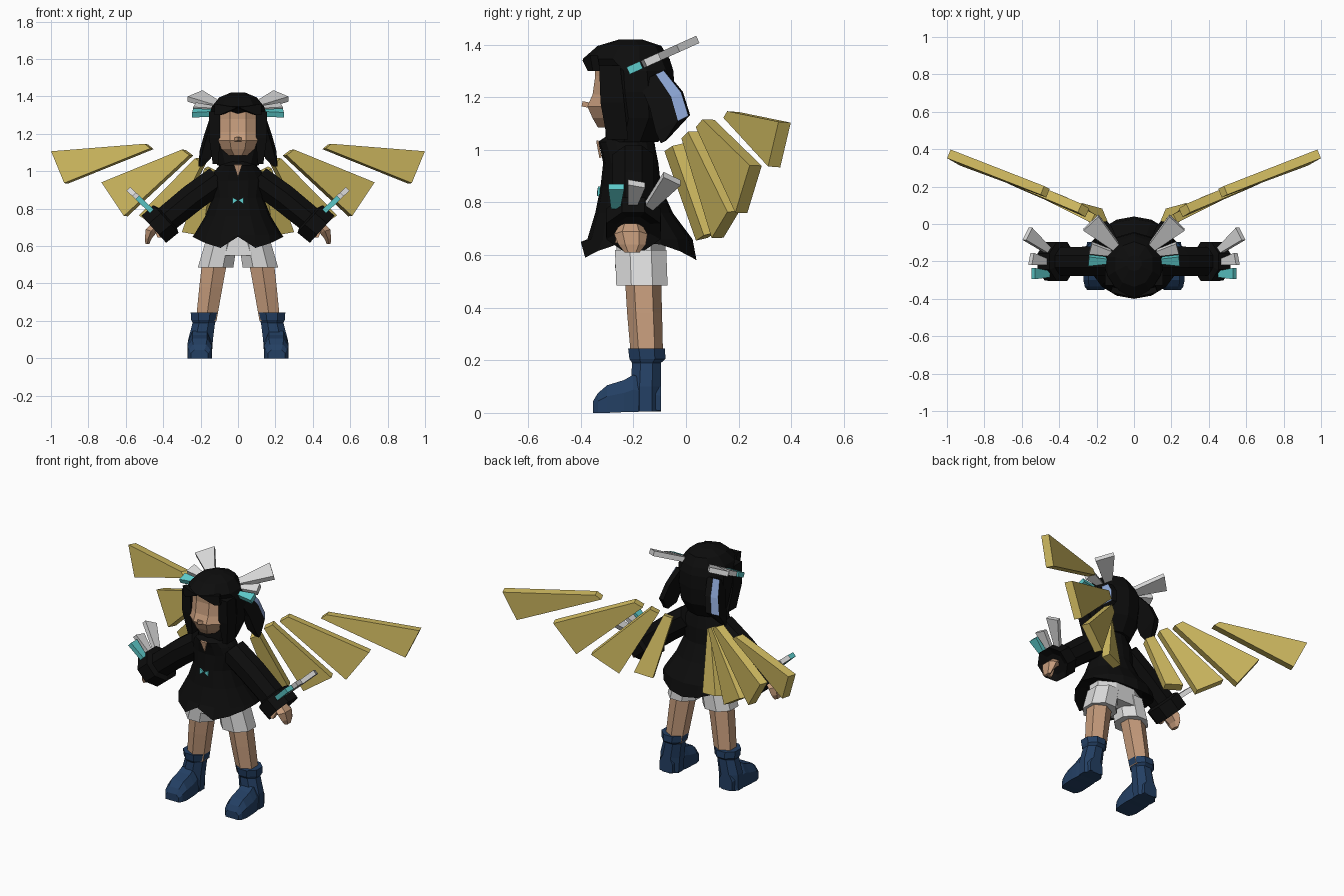
import bpy, bmesh, math
from mathutils import Vector as V

def material(name, c):
    m = bpy.data.materials.new(name)
    m.diffuse_color = (*c, 1)
    return m

BLACK = material("black cloth", (0.004, 0.004, 0.004))
SKIN = material("skin", (0.56, 0.33, 0.20))
GOLD = material("gold", (0.64, 0.50, 0.12))
GREY = material("light grey", (0.70, 0.70, 0.70))
TEAL = material("teal", (0.11, 0.60, 0.60))
NAVY = material("navy", (0.017, 0.05, 0.125))
BLUE = material("pale blue", (0.30, 0.43, 0.75))

def finish(bm, name, mats):
    bmesh.ops.recalc_face_normals(bm, faces=bm.faces)
    me = bpy.data.meshes.new(name)
    bm.to_mesh(me)
    bm.free()
    for m in mats:
        me.materials.append(m)
    ob = bpy.data.objects.new(name, me)
    bpy.context.collection.objects.link(ob)
    return ob

def loft(name, rings, mats, s=1, caps=(True, True), rule=None):
    """Skin a list of point rings; s=-1 mirrors in x."""
    bm = bmesh.new()
    rows = [[bm.verts.new((p[0] * s, p[1], p[2])) for p in r] for r in rings]
    n = len(rows[0])
    for i in range(len(rows) - 1):
        for j in range(n):
            k = (j + 1) % n
            f = bm.faces.new((rows[i][j], rows[i][k], rows[i + 1][k], rows[i + 1][j]))
            f.material_index = rule(i, j) if rule else 0
    if caps[0]:
        bm.faces.new(rows[0])
    if caps[1]:
        bm.faces.new(rows[-1])
    return finish(bm, name, mats)

def ring(c, u, v, n=8):
    """Flat-sided polygon ring around c with half-axes u and v."""
    k = 1 / math.cos(math.pi / n)
    c, u, v = V(c), V(u), V(v)
    return [c + k * (u * math.cos(2 * math.pi * (j + .5) / n) +
                     v * math.sin(2 * math.pi * (j + .5) / n)) for j in range(n)]

def flat(x, y0, y1, z, rx, n=8):
    """Horizontal ring spanning y0..y1."""
    return ring((x, (y0 + y1) / 2, z), (rx, 0, 0), (0, (y1 - y0) / 2, 0), n)

def plate(name, pts, thick, mat, s=1):
    """Polygon thickened to both sides along its normal."""
    pts = [V(p) for p in pts]
    nrm = (pts[1] - pts[0]).cross(pts[2] - pts[0])
    if len(pts) == 4:
        nrm = (pts[2] - pts[0]).cross(pts[3] - pts[1])
    nrm = nrm.normalized() * thick / 2
    return loft(name, [[p - nrm for p in pts], [p + nrm for p in pts]], [mat], s)

# head: face, hair cap, neck
loft("face", [flat(0, -.335, -.2, 1.085, .05), flat(0, -.355, -.2, 1.12, .09),
              flat(0, -.375, -.2, 1.165, .105), flat(0, -.355, -.2, 1.21, .105),
              flat(0, -.345, -.2, 1.28, .105), flat(0, -.35, -.2, 1.35, .10)], [SKIN])
plate("nose", [(-.02, -.37, 1.17), (.02, -.37, 1.17), (0, -.395, 1.175)], .02, SKIN)
loft("neck", [flat(0, -.29, -.18, .98, .05, 6), flat(0, -.29, -.18, 1.12, .045, 6)], [SKIN])
loft("hair", [flat(0, -.25, -.17, 1.42, .04, 10), flat(0, -.33, -.10, 1.395, .10, 10),
              flat(0, -.385, -.07, 1.345, .14, 10), flat(0, -.33, -.055, 1.30, .155, 10),
              flat(0, -.325, -.05, 1.22, .155, 10), flat(0, -.30, -.06, 1.12, .14, 10),
              flat(0, -.30, -.11, 1.03, .11, 10)], [BLACK])
# parted fringe hanging over the forehead
for s in (1, -1):
    plate("fringe", [(0, -.385, 1.37), (0, -.38, 1.34), (.095, -.36, 1.30),
                     (.12, -.34, 1.30), (.12, -.35, 1.36)][1:], .03, BLACK, s)
    loft("side_hair", [ring((.125, -.29, 1.32), (.03, 0, 0), (0, .04, 0), 4),
                       ring((.125, -.28, 1.18), (.03, 0, 0), (0, .045, 0), 4),
                       ring((.12, -.26, 1.04), (.015, 0, 0), (0, .04, 0), 4)], [BLACK], s)

# coat: flared body with a split hem and a collar
def coat_ring(y0, y1, z, rx, hem=False):
    out = []
    for j in range(16):
        a = 2 * math.pi * j / 16
        x, y = rx * math.sin(a), (y0 + y1) / 2 - (y1 - y0) / 2 * math.cos(a)
        dz = 0
        if hem:
            dz = .07 if j == 0 else .07 * (x / rx) ** 2
        out.append(V((x, y, z + dz)))
    return out

loft("coat", [coat_ring(-.34, -.02, .66, .17), coat_ring(-.40, .04, .58, .243, True),
              coat_ring(-.375, .025, .66, .235),
              coat_ring(-.345, -.05, .76, .175), coat_ring(-.325, -.095, .86, .135),
              coat_ring(-.315, -.105, .95, .15), coat_ring(-.325, -.115, 1.0, .125),
              coat_ring(-.335, -.12, 1.03, .10), coat_ring(-.29, -.15, 1.06, .07)], [BLACK])
plate("neckline", [(-.022, -.337, 1.035), (.022, -.337, 1.035), (0, -.325, .97)], .009, SKIN)

# shorts
loft("shorts_waist", [flat(0, -.26, -.08, .68, .16), flat(0, -.27, -.075, .55, .17)], [GREY])

for s in (1, -1):
    # chest bow
    plate("bow", [(.002, -.333, .845), (.03, -.33, .86), (.028, -.333, .825)], .009, TEAL, s)
    # sleeve, cuff and hand
    up = V((.67, 0, .74))
    arm = [((.10, -.2, .96), .075), ((.24, -.2, .86), .075), ((.375, -.2, .75), .072),
           ((.385, -.2, .745), .1), ((.45, -.2, .69), .098), ((.43, -.2, .70), .06)]
    loft("sleeve", [ring(c, up * r, (0, r * 1.05, 0)) for c, r in arm], [BLACK], s)
    loft("hand", [ring((.43, -.21, .71), (.03, 0, .01), (0, .04, 0), 6),
                  ring((.465, -.21, .68), (.028, 0, .01), (0, .055, 0), 6),
                  ring((.48, -.205, .64), (.018, 0, 0), (0, .045, 0), 6),
                  ring((.485, -.205, .61), (.01, 0, 0), (0, .025, 0), 6)], [SKIN], s)
    loft("thumb", [ring((.43, -.245, .69), (.018, 0, 0), (0, .018, 0), 4),
                   ring((.42, -.26, .645), (.01, 0, 0), (0, .01, 0), 4)], [SKIN], s)

    # shorts leg, leg, boot
    loft("shorts_leg", [flat(.09, -.27, -.075, .62, .085), flat(.12, -.265, -.07, .485, .095)],
         [GREY], s)
    loft("leg", [flat(.12, -.225, -.105, .55, .068, 6), flat(.145, -.215, -.10, .38, .062, 6),
                 flat(.17, -.20, -.095, .20, .055, 6)], [SKIN], s)
    loft("boot_shaft", [flat(.18, -.22, -.08, .245, .073), flat(.182, -.215, -.078, .205, .068),
                        flat(.183, -.205, -.095, .19, .06), flat(.20, -.21, -.095, .10, .066),
                        flat(.205, -.21, -.095, .005, .064)], [NAVY], s)
    foot = [(-.095, .01, .10), (-.2, .003, .145), (-.235, .003, .125), (-.30, 0, .105),
            (-.335, 0, .075), (-.353, 0, .045)]
    loft("boot_foot", [[(.205 - w, y, a), (.205 + w, y, a), (.205 + w, y, a + (b - a) * .6),
                        (.205 + w * .6, y, b), (.205 - w * .6, y, b),
                        (.205 - w, y, a + (b - a) * .6)]
                       for (y, a, b), w in zip(foot, (.045, .063, .066, .066, .058, .045))],
         [NAVY], s)

    # swept-back hair tails with a pale stripe on the outer back edge
    wd = V((0, .9, .44))
    tail = [((.12, -.13, 1.28), .055), ((.15, -.075, 1.19), .07),
            ((.175, -.05, 1.10), .073), ((.2, -.085, 1.03), .012)]
    section = ((-.03, -1), (.025, -1), (.03, .3), (.005, .9), (-.03, 1))
    loft("hair_tail", [[V(c) + V((t, 0, 0)) * (.4 if w < .02 else 1) + wd * w * k
                        for t, k in section] for c, w in tail],
         [BLACK, BLUE], s, rule=lambda i, j: 1 if j == 2 and i < 2 else 0)

    # fan of three plates on the head, lying in a plane rising to the back
    for nm, mat, q in (("hair_clip", TEAL, ((.11, -.205), (.11, -.185), (.24, -.17), (.245, -.22))),
                       ("small_hair_feather", GREY, ((.11, -.17), (.11, -.145), (.225, -.10), (.24, -.155))),
                       ("large_hair_feather", GREY, ((.10, -.145), (.07, -.12), (.19, .045), (.27, -.03)))):
        plate(nm, [(x, y, 1.305 + .45 * (y + .21)) for x, y in q], .03, mat, s)

    # fan of three plates on the cuff, given as (distance out, y)
    for nm, mat, q in (("cuff_clip", TEAL, ((0, -.285), (0, -.25), (.65, -.235), (.65, -.295))),
                       ("small_cuff_feather", GREY, ((0, -.22), (0, -.19), (.7, -.155), (.8, -.22))),
                       ("large_cuff_feather", GREY, ((0, -.16), (-.05, -.125), (.78, -.02), (1.05, -.085)))):
        plate(nm, [(.46 + .12 * t, y, .785 + .115 * t) for t, y in q], .028, mat, s)

    # wing of four tapered feathers
    for q in (((.49, .18, 1.145), (.46, .165, 1.12), (.92, .335, .935), (.99, .375, 1.105)),
              ((.29, .085, 1.115), (.25, .06, 1.085), (.60, .21, .76), (.72, .265, .94)),
              ((.22, .03, 1.07), (.18, .005, 1.045), (.37, .12, .665), (.52, .18, .765)),
              ((.17, -.03, 1.02), (.13, -.06, 1.0), (.18, .06, .66), (.29, .09, .68))):
        plate("wing_feather", q, .05, GOLD, s)
